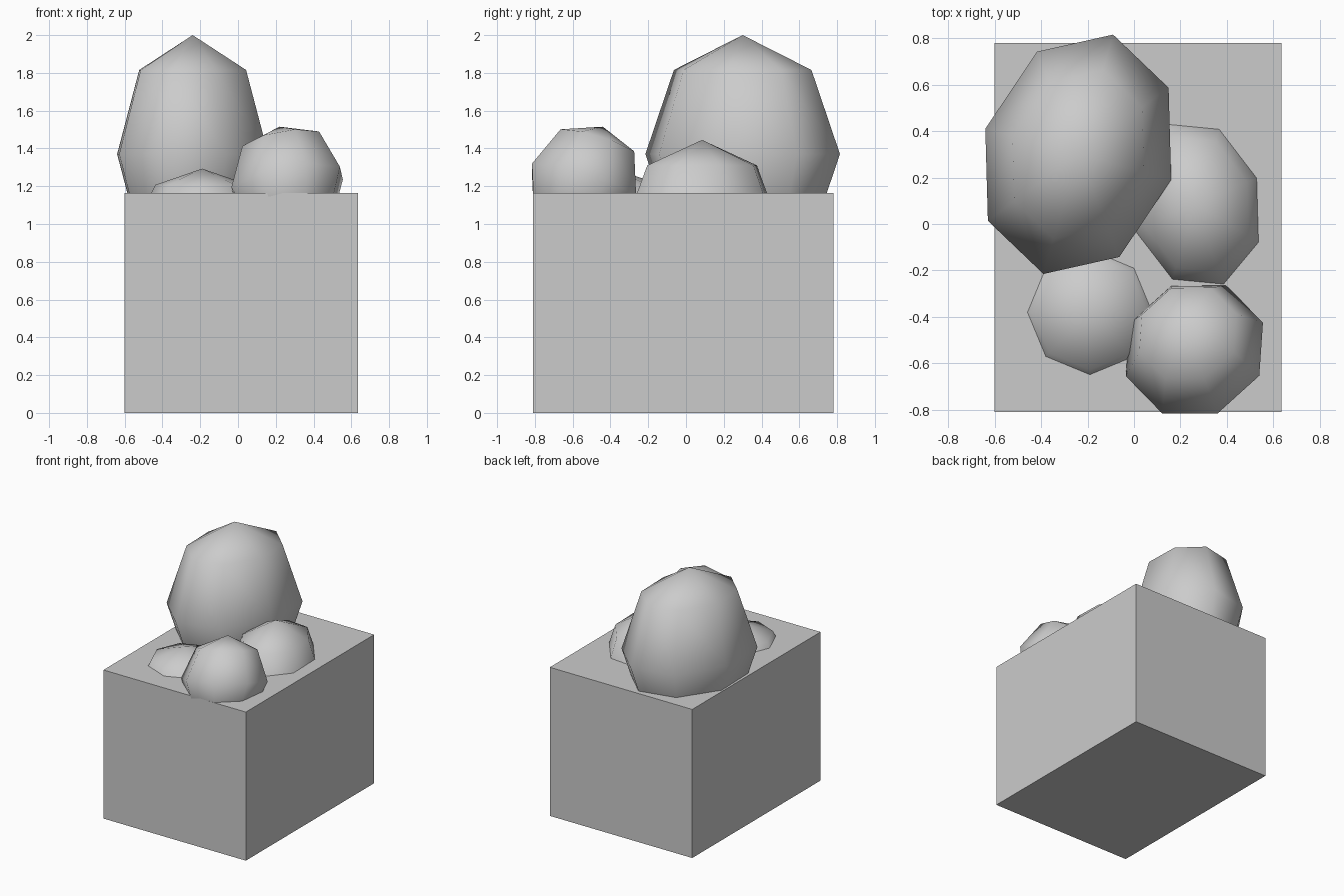
import bpy
from mathutils import Matrix, Vector

if "Cube" in bpy.data.objects:
    bpy.data.objects.remove(bpy.data.objects["Cube"])


def blob(name, centre, a, b, pole):
    """Low-poly 8 x 4 sphere stretched along three half-axis vectors."""
    bpy.ops.mesh.primitive_uv_sphere_add(segments=8, ring_count=4, radius=1)
    ob = bpy.context.object
    ob.name = name
    m = Matrix((a, b, pole)).transposed().to_4x4()
    m.translation = Vector(centre)
    ob.data.transform(m)
    if m.determinant() < 0:
        ob.data.flip_normals()
    bpy.ops.object.shade_smooth()
    return ob


# Box planter
lo, hi = Vector((-0.60, -0.81, 0)), Vector((0.635, 0.78, 1.165))
bpy.ops.mesh.primitive_cube_add(size=1, location=(lo + hi) / 2)
box = bpy.context.object
box.name = "planter_box"
box.scale = hi - lo
bpy.ops.object.transform_apply(location=False, rotation=False, scale=True)

# Foliage: tall bush and three smaller ones sunk into the box
blob("tall_bush", (-0.24, 0.30, 1.37),
     (0.40, -0.11, 0), (0.15, 0.515, 0), (0, 0, 0.63))
blob("back_right_bush", (0.266, 0.085, 0.985),
     (0.322, -0.195, 0), (0.12, 0.385, 0), (0, 0, 0.46))
blob("front_left_bush", (-0.19, -0.38, 1.0),
     (0.35, 0, 0), (0, 0.35, 0), (0, 0, 0.293))
blob("front_right_bush", (0.26, -0.54, 1.215),
     (0.295, 0.115, 0.02), (-0.10, 0.275, -0.105), (-0.04, 0.10, 0.30))
